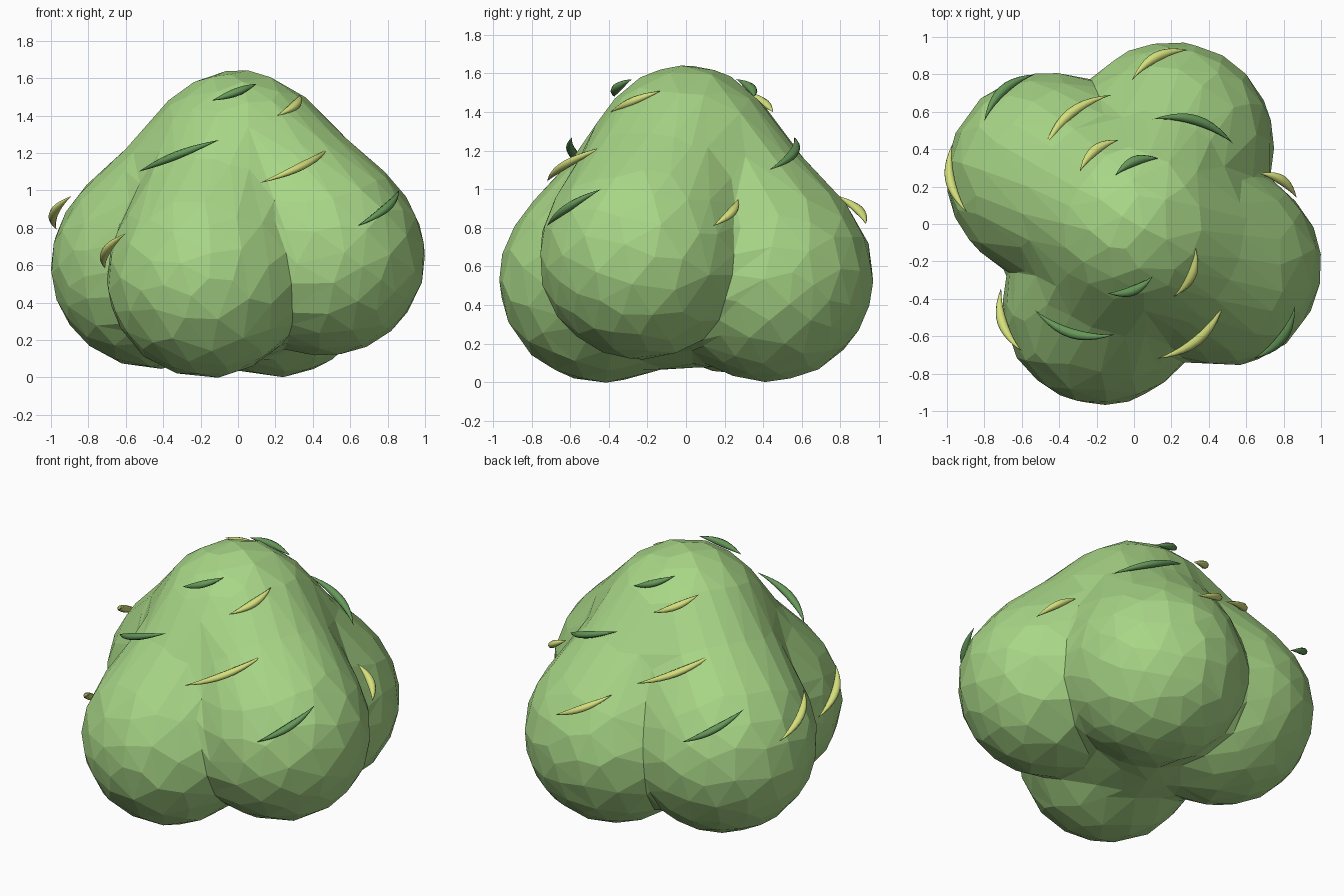
import bpy, bmesh, math
from mathutils import Vector

if "Cube" in bpy.data.objects:
    bpy.data.objects.remove(bpy.data.objects["Cube"])


def material(name, rgb):
    m = bpy.data.materials.new(name)
    m.diffuse_color = (*rgb, 1)
    m.use_nodes = True
    m.node_tree.nodes["Principled BSDF"].inputs["Base Color"].default_value = m.diffuse_color
    return m


green = material("bush_green", (0.39, 0.67, 0.24))
dark = material("dark_leaf", (0.13, 0.31, 0.10))
yellow = material("light_leaf", (0.66, 0.74, 0.20))


def add_object(name, bm, mat):
    me = bpy.data.meshes.new(name)
    bm.to_mesh(me)
    bm.free()
    me.materials.append(mat)
    ob = bpy.data.objects.new(name, me)
    bpy.context.collection.objects.link(ob)
    return ob


# Foliage: soft union of balls (centre, radius, blend width)
balls = [
    (Vector((-0.17, -0.435, 0.53)), 0.53, 0.06),  # front
    (Vector((0.20, 0.425, 0.55)), 0.545, 0.06),   # back
    (Vector((0.47, -0.23, 0.65)), 0.53, 0.06),    # right
    (Vector((-0.45, 0.255, 0.60)), 0.55, 0.06),   # left
    (Vector((-0.04, -0.03, 0.58)), 0.51, 0.10),   # core
    (Vector((0.00, 0.00, 1.18)), 0.46, 0.52),     # crown
]


def distance(p):
    d = 9.0
    for c, r, k in balls:
        e = (p - c).length - r
        h = max(k - abs(d - e), 0) / k
        d = min(d, e) - h * h * k / 4
    return d


# Shrink-wrap an icosphere onto the soft union along rays from the middle
middle = Vector((0, 0, 0.72))
bm = bmesh.new()
bmesh.ops.create_icosphere(bm, subdivisions=5, radius=1)
for v in bm.verts:
    direction = v.co.normalized()
    near, far = 0.0, 1.5
    for _ in range(14):
        t = (near + far) / 2
        if distance(middle + direction * t) < 0:
            near = t
        else:
            far = t
    v.co = middle + direction * near
foliage = add_object("foliage", bm, green)
mod = foliage.modifiers.new("facet", 'DECIMATE')
mod.ratio = 0.14


# Leaves: tapered crescents hugging the foliage, low tip to high tip
def leaf(name, a, b, mat, rings=10, sides=8):
    a, b = Vector(a), Vector(b)
    chord = b - a
    out = Vector((chord.y, -chord.x, 0)).normalized()
    if out.dot((a + b) / 2) < 0:
        out = -out
    up = out.cross(chord).normalized()
    bulge = 0.13 * chord.length
    bm = bmesh.new()
    loops = []
    for i in range(1, rings):
        t = i / rings
        s = math.sin(math.pi * t)
        c = a + chord * t + out * bulge * 4 * t * (1 - t)
        loops.append([bm.verts.new(
            c + out * 0.026 * s * math.cos(k * math.tau / sides)
              + up * 0.022 * s * math.sin(k * math.tau / sides))
            for k in range(sides)])
    tip_a, tip_b = bm.verts.new(a), bm.verts.new(b)
    for k in range(sides):
        n = (k + 1) % sides
        bm.faces.new((tip_a, loops[0][n], loops[0][k]))
        bm.faces.new((tip_b, loops[-1][k], loops[-1][n]))
        for p, q in zip(loops, loops[1:]):
            bm.faces.new((p[k], p[n], q[n], q[k]))
    bmesh.ops.recalc_face_normals(bm, faces=bm.faces)
    for f in bm.faces:
        f.smooth = True
    return add_object(name, bm, mat)


dark_leaves = [
    ((-0.53, -0.46, 1.10), (-0.10, -0.59, 1.27)),
    ((-0.14, -0.37, 1.48), (0.10, -0.28, 1.57)),
    ((0.64, -0.72, 0.81), (0.86, -0.44, 1.00)),
    ((0.53, 0.43, 1.10), (0.10, 0.56, 1.27)),
    ((0.13, 0.35, 1.48), (-0.10, 0.26, 1.57)),
    ((-0.53, 0.80, 0.81), (-0.80, 0.55, 1.00)),
]
light_leaves = [
    ((0.12, -0.72, 1.04), (0.48, -0.42, 1.22)),
    ((0.21, -0.39, 1.40), (0.33, -0.13, 1.51)),
    ((-0.71, -0.34, 0.58), (-0.60, -0.68, 0.77)),
    ((-0.97, 0.43, 0.79), (-0.89, 0.06, 0.97)),
    ((0.87, 0.14, 0.81), (0.67, 0.27, 0.95)),
    ((0.29, 0.93, 0.82), (-0.01, 0.77, 0.97)),
    ((-0.12, 0.69, 1.04), (-0.48, 0.39, 1.22)),
    ((-0.08, 0.45, 1.40), (-0.29, 0.28, 1.51)),
]
for i, (a, b) in enumerate(dark_leaves):
    leaf(f"dark_leaf_{i + 1}", a, b, dark)
for i, (a, b) in enumerate(light_leaves):
    leaf(f"light_leaf_{i + 1}", a, b, yellow)
